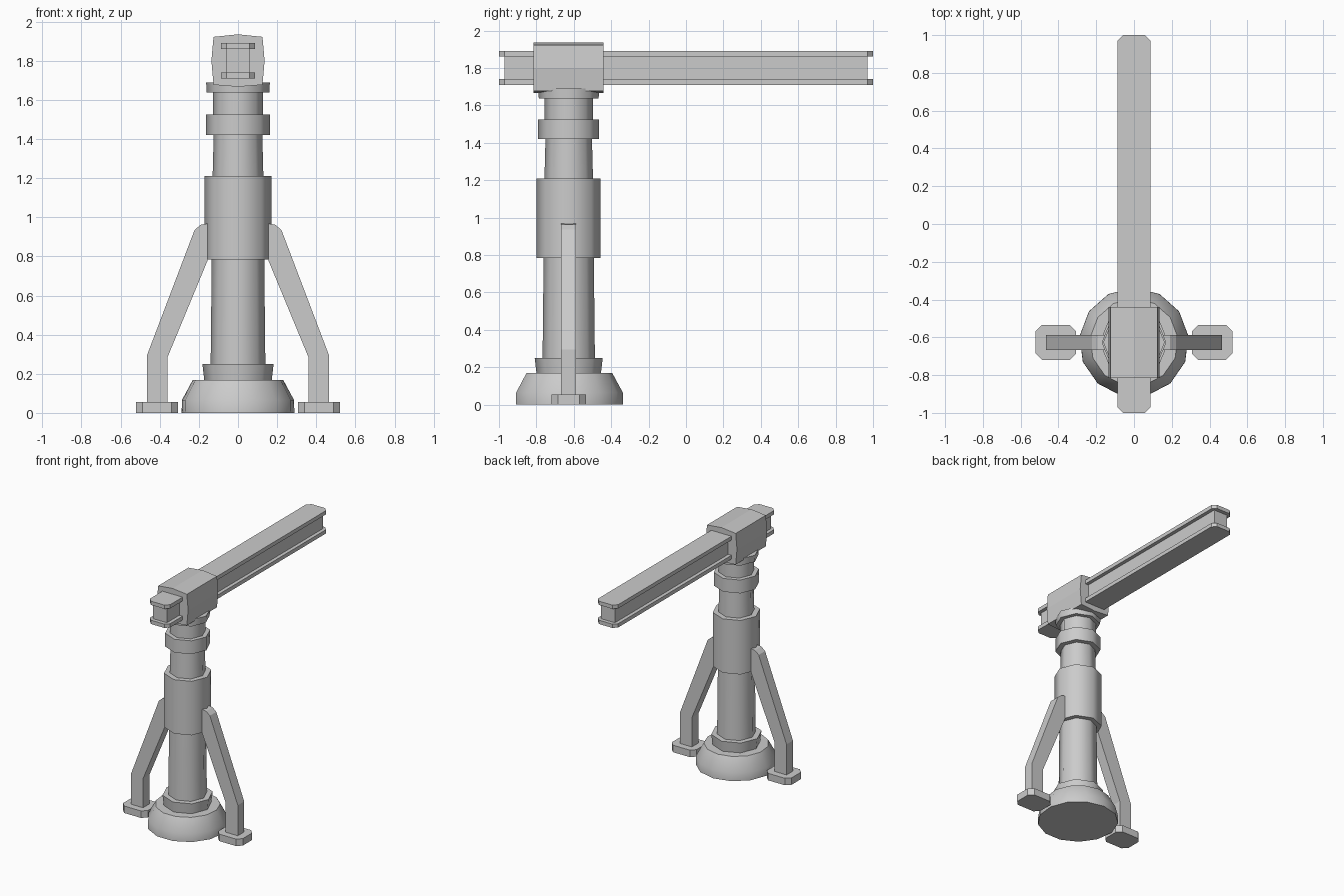
import bpy, bmesh, math

if "Cube" in bpy.data.objects:
    bpy.data.objects.remove(bpy.data.objects["Cube"])

CY = -0.627  # column axis on y


def finish(name, bm, smooth=None):
    bmesh.ops.recalc_face_normals(bm, faces=bm.faces)
    me = bpy.data.meshes.new(name)
    bm.to_mesh(me)
    bm.free()
    ob = bpy.data.objects.new(name, me)
    bpy.context.collection.objects.link(ob)
    if smooth:
        bpy.ops.object.select_all(action='DESELECT')
        ob.select_set(True)
        bpy.context.view_layer.objects.active = ob
        bpy.ops.object.shade_smooth_by_angle(angle=math.radians(smooth))
    return ob


def turned(name, profile, sides, start=0.0):
    """Capped solid of revolution about the column axis from (radius, z) points."""
    bm = bmesh.new()
    rings = []
    for r, z in profile:
        ring = []
        for i in range(sides):
            a = start + 2 * math.pi * i / sides
            ring.append(bm.verts.new((r * math.cos(a), CY + r * math.sin(a), z)))
        rings.append(ring)
    for lo, hi in zip(rings, rings[1:]):
        for i in range(sides):
            j = (i + 1) % sides
            bm.faces.new((lo[i], lo[j], hi[j], hi[i]))
    bm.faces.new(rings[0][::-1])
    bm.faces.new(rings[-1])
    return finish(name, bm, 50)


def prism(name, points, axis, a, b):
    """Extrude a 2D outline along y (points are x,z) or z (points are x,y)."""
    bm = bmesh.new()

    def at(p, t):
        return (p[0], t, p[1]) if axis == 'y' else (p[0], p[1], t)
    lo = [bm.verts.new(at(p, a)) for p in points]
    hi = [bm.verts.new(at(p, b)) for p in points]
    bm.faces.new(lo)
    bm.faces.new(hi[::-1])
    n = len(points)
    for i in range(n):
        j = (i + 1) % n
        bm.faces.new((lo[i], lo[j], hi[j], hi[i]))
    return finish(name, bm)


def chamfered(x0, x1, y0, y1, c):
    return [(x0 + c, y0), (x1 - c, y0), (x1, y0 + c), (x1, y1 - c),
            (x1 - c, y1), (x0 + c, y1), (x0, y1 - c), (x0, y0 + c)]


# Heavy base and column sections
turned("base", [(0.29, 0), (0.289, 0.065), (0.233, 0.168)], 13, math.pi / 2)
turned("base_ring", [(0.172, 0.165), (0.182, 0.25)], 8)
turned("lower_column", [(0.14, 0.24), (0.134, 0.80)], 8)
turned("column_sleeve", [(0.171, 0.785), (0.171, 1.21)], 8)
turned("upper_column", [(0.13, 1.20), (0.124, 1.43)], 8)
turned("column_ring", [(0.163, 1.42), (0.163, 1.525)], 8)
turned("column_neck", [(0.129, 1.52), (0.129, 1.65)], 8)
turned("column_cap", [(0.16, 1.637), (0.163, 1.69)], 8)

# Slightly bulged clamp head
prism("clamp_head",
      [(-0.125, 1.677), (0, 1.667), (0.125, 1.677), (0.136, 1.80),
       (0.125, 1.922), (0, 1.935), (-0.125, 1.922), (-0.136, 1.80)],
      'y', -0.815, -0.44)

# I-beam arm
for name, z in (("arm_bottom_flange", 1.71), ("arm_top_flange", 1.86)):
    prism(name, chamfered(-0.088, 0.088, -1, 1, 0.03), 'z', z, z + 0.03)
prism("arm_web", chamfered(-0.06, 0.06, -0.97, 0.97, 0.0001), 'z', 1.735, 1.865)

# Mirrored bent legs with foot pads
leg = [(0.465, 0.05), (0.465, 0.295), (0.222, 0.935), (0.19, 0.962),
       (0.155, 0.968), (0.155, 0.78), (0.36, 0.285), (0.36, 0.05)]
pad = chamfered(0.306, 0.522, CY - 0.093, CY + 0.093, 0.035)
for side, s in (("right", 1), ("left", -1)):
    prism(side + "_leg", [(s * x, z) for x, z in leg], 'y', CY - 0.04, CY + 0.04)
    prism(side + "_foot", [(s * x, y) for x, y in pad], 'z', 0, 0.055)
